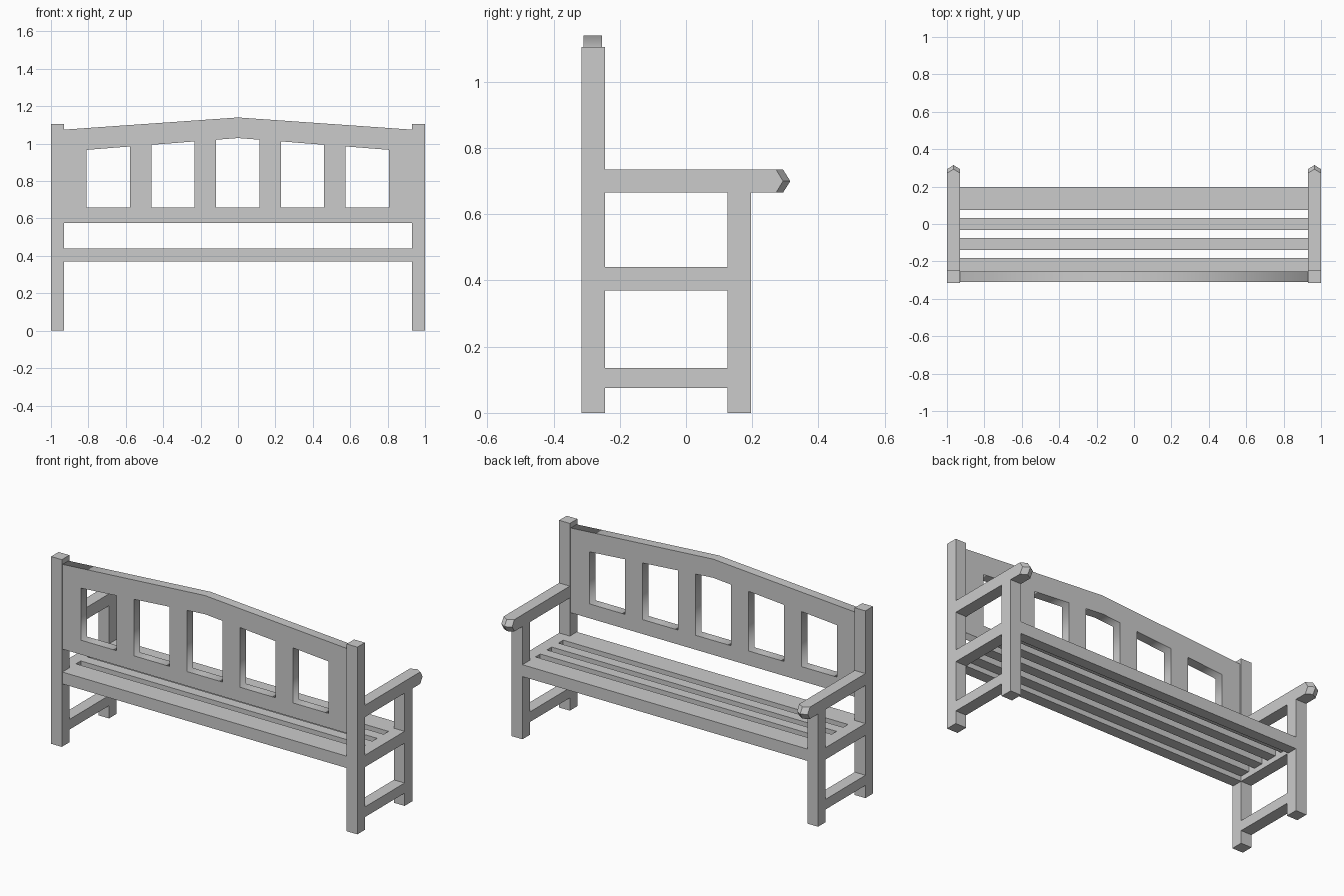
import bpy
import bmesh

cube = bpy.data.objects.get("Cube")
if cube:
    bpy.data.objects.remove(cube, do_unlink=True)

COLOUR = (0.6, 0.6, 0.6, 1)
grey = bpy.data.materials.new("plain grey")
grey.use_nodes = True
grey.diffuse_color = COLOUR
grey.node_tree.nodes["Principled BSDF"].inputs["Base Color"].default_value = COLOUR

INNER, OUTER = 0.93, 1.0        # side frames, in x
BACK, BACK_IN = -0.315, -0.245  # back posts, in y
LEG_IN, LEG = 0.125, 0.197      # front legs, in y
SEAT_LOW, SEAT = 0.37, 0.44     # seat frame, in z
ARM_LOW, ARM = 0.665, 0.735     # arm rests, in z


def link(name, data):
    obj = bpy.data.objects.new(name, data)
    bpy.context.collection.objects.link(obj)
    data.materials.append(grey)
    return obj


def from_bmesh(name, bm):
    bmesh.ops.recalc_face_normals(bm, faces=bm.faces)
    mesh = bpy.data.meshes.new(name)
    bm.to_mesh(mesh)
    bm.free()
    return link(name, mesh)


def beam(name, xs, ys, zs):
    bm = bmesh.new()
    bmesh.ops.create_cube(bm, size=1)
    for v in bm.verts:
        v.co = [(lo + hi) / 2 + c * (hi - lo)
                for c, (lo, hi) in zip(v.co, (xs, ys, zs))]
    return from_bmesh(name, bm)


def arm_rest(name, xs):
    """Beam whose front end is a faceted nose."""
    bm = bmesh.new()
    columns = [xs[0], sum(xs) / 2, xs[1]]
    rows = [ARM_LOW, (ARM_LOW + ARM) / 2, ARM]
    nose = [0.272, 0.293, 0.315]
    grid = [[bm.verts.new((x, nose[(i == 1) + (j == 1)], z))
             for j, z in enumerate(rows)] for i, x in enumerate(columns)]
    # Fan the four corner quads outwards from the tip
    tip = grid[1][1]
    for i in (0, 2):
        for j in (0, 2):
            bm.faces.new((tip, grid[i][1], grid[i][j]))
            bm.faces.new((tip, grid[i][j], grid[1][j]))
    rim = [e for e in bm.edges if e.is_boundary]
    made = bmesh.ops.extrude_edge_only(bm, edges=rim)["geom"]
    for v in made:
        if isinstance(v, bmesh.types.BMVert):
            v.co.y = BACK_IN
    bmesh.ops.holes_fill(bm, edges=[e for e in bm.edges if e.is_boundary])
    return from_bmesh(name, bm)


# Side frames
for side, sign in (("left", 1), ("right", -1)):
    xs = sorted((sign * INNER, sign * OUTER))
    beam(side + "_back_post", xs, (BACK, BACK_IN), (0, 1.105))
    beam(side + "_front_leg", xs, (LEG_IN, LEG), (0, ARM_LOW))
    beam(side + "_seat_rail", xs, (BACK_IN, LEG_IN), (SEAT_LOW, SEAT))
    beam(side + "_stretcher", xs, (BACK_IN, LEG_IN), (0.075, 0.135))
    arm_rest(side + "_arm_rest", xs)

# Seat rails and slats
span = (-INNER, INNER)
beam("front_seat_rail", span, (0.135, LEG), (SEAT_LOW, SEAT))
beam("back_seat_rail", span, (-0.31, BACK_IN), (SEAT_LOW, SEAT))
for i in range(4):
    y = 0.107 - i * 0.107
    beam(f"seat_slat_{i + 1}", span, (y - 0.031, y + 0.031), (0.4, SEAT))

# Back panel: peaked outline with five openings
panel = bpy.data.curves.new("back_panel", "CURVE")
panel.dimensions = "2D"
panel.fill_mode = "BOTH"
panel.extrude = 0.028


def outline(points):
    spline = panel.splines.new("POLY")
    spline.points.add(len(points) - 1)
    for p, (x, z) in zip(spline.points, points):
        p.co = (x, z, 0, 1)
    spline.use_cyclic_u = True


def arch(x):
    return 1.03 - 0.078 * abs(x)


outline([(-INNER, 0.575), (INNER, 0.575), (INNER, 1.075),
         (0, 1.14), (-INNER, 1.075)])
for i in range(-2, 3):
    a, b = i * 0.346 - 0.117, i * 0.346 + 0.114
    top = [(b, arch(b)), (a, arch(a))]
    if i == 0:
        top.insert(1, (0, arch(0)))
    outline([(a, 0.66), (b, 0.66)] + top)

back_panel = link("back_panel", panel)
back_panel.rotation_euler.x = 1.570796
back_panel.location.y = -0.281
bpy.ops.object.select_all(action="DESELECT")
back_panel.select_set(True)
bpy.context.view_layer.objects.active = back_panel
bpy.ops.object.convert(target="MESH")
